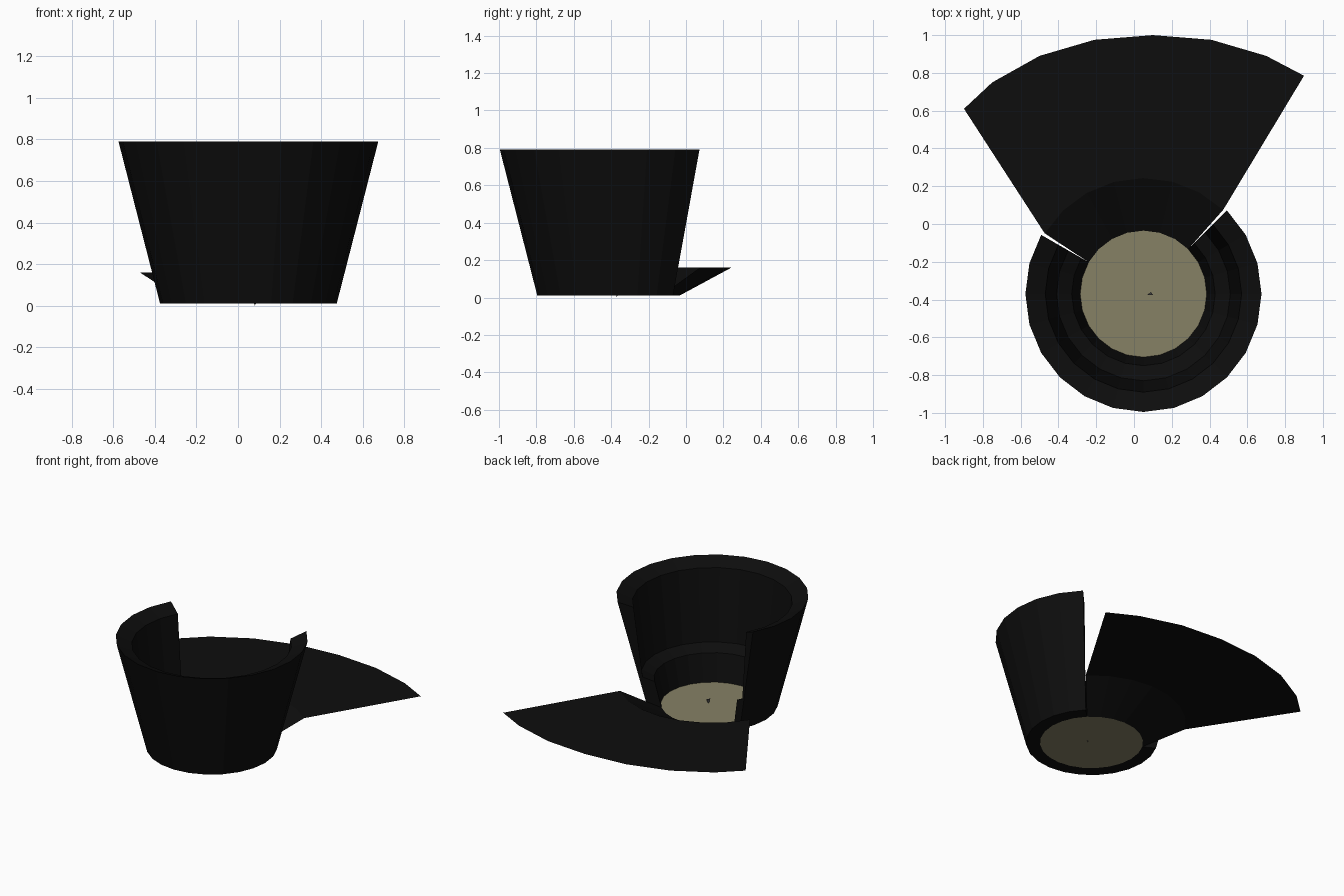
import bpy, math

if "Cube" in bpy.data.objects:
    bpy.data.objects.remove(bpy.data.objects["Cube"])

CX, CY, SIDES = 0.05, -0.37, 24
STEP = math.tau / SIDES


def material(name, rgb):
    m = bpy.data.materials.new(name)
    m.diffuse_color = (*rgb, 1)
    m.use_nodes = True
    m.node_tree.nodes["Principled BSDF"].inputs["Base Color"].default_value = m.diffuse_color
    return m


black = material("black", (0.004, 0.004, 0.004))
khaki = material("khaki", (0.24, 0.22, 0.13))
grey = material("dark_grey", (0.05, 0.05, 0.05))


def add_mesh(name, verts, faces, mat):
    mesh = bpy.data.meshes.new(name)
    mesh.from_pydata(verts, [], faces)
    mesh.materials.append(mat)
    ob = bpy.data.objects.new(name, mesh)
    bpy.context.collection.objects.link(ob)
    return ob


def ring_point(r, k, z):
    a = k * STEP
    return (CX + r * math.cos(a), CY + r * math.sin(a), z)


# Thick tub wall, open at the back between 45 and 150 degrees
profile = [(0.335, 0.01), (0.425, 0.01), (0.625, 0.79),
           (0.52, 0.745), (0.46, 0.24), (0.38, 0.20)]
n = len(profile)
steps = range(10, 28)
verts = [ring_point(r, k, z) for k in steps for r, z in profile]
faces = []
for i in range(len(steps) - 1):
    for j in range(n):
        a, b = i * n + j, i * n + (j + 1) % n
        faces.append((a, a + n, b + n, b))
faces.append(tuple(range(n)))
faces.append(tuple(reversed(range(len(verts) - n, len(verts)))))
add_mesh("tub_wall", verts, faces, black)

# Round floor
add_mesh("floor_disc", [ring_point(0.335, k, 0.01) for k in range(SIDES)],
         [tuple(range(SIDES))], khaki)

# Thin fan: sloped collar from the floor edge, then a flat spread sheet
outer = [(0.90, 0.785), (0.70, 0.89), (0.41, 0.975), (0.10, 1.0),
         (-0.21, 0.975), (-0.50, 0.89), (-0.75, 0.75), (-0.90, 0.61)]
m = len(outer)
angles = [3 + (6.8 / 7) * i + 0.1 for i in range(m)]
verts = [ring_point(0.335, 3 + i, 0.01) for i in range(m)]
verts += [ring_point(0.613, k, 0.16) for k in angles]
verts += [(x, y, 0.16) for x, y in outer]
faces = [(r * m + i, (r + 1) * m + i, (r + 1) * m + i + 1, r * m + i + 1)
         for r in range(2) for i in range(m - 1)]
add_mesh("fan_panel", verts, faces, black)

# Tiny peg through the middle of the floor
add_mesh("center_peg",
         [(0.08, -0.37, 0.0), (0.07, -0.375, 0.04), (0.10, -0.375, 0.03), (0.09, -0.36, 0.03)],
         [(0, 1, 2), (0, 2, 3), (0, 3, 1), (1, 3, 2)], grey)
